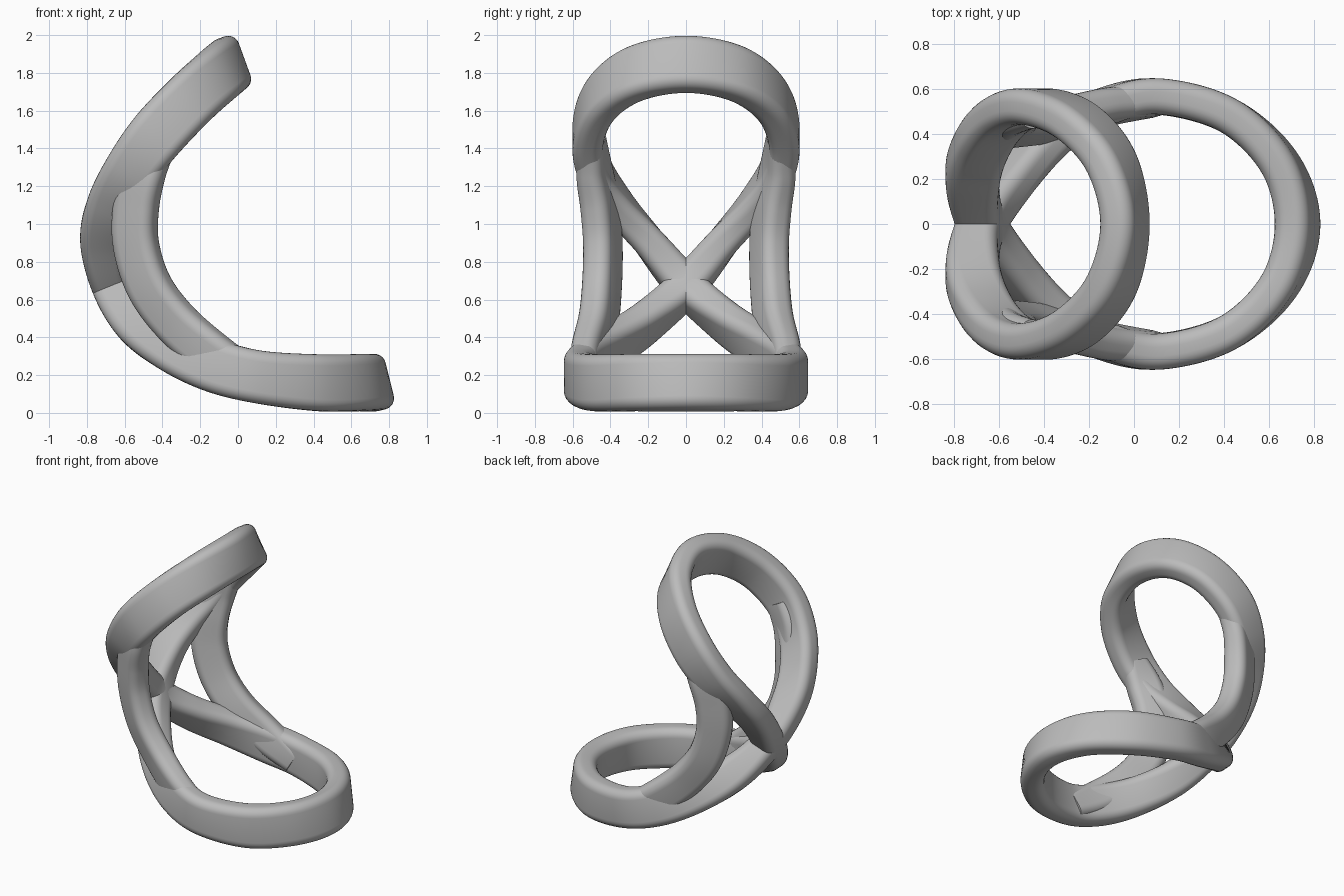
import bpy, bmesh, math
from mathutils import Vector

old = bpy.data.objects.get("Cube")
if old:
    bpy.data.objects.remove(old, do_unlink=True)

grey = bpy.data.materials.new("plain_grey")
grey.use_nodes = True
colour = (0.5, 0.5, 0.5, 1)
grey.diffuse_color = colour
grey.node_tree.nodes["Principled BSDF"].inputs["Base Color"].default_value = colour

ROUND = 0.06      # corner radius of the section
STEPS = 12        # rings between two path points


def section(half, thick):
    """Rounded rectangle: first axis across the thickness, second along the width."""
    pts = []
    for k, (sx, sy) in enumerate(((1, 1), (-1, 1), (-1, -1), (1, -1))):
        for i in range(7):
            a = math.radians(90 * k + 15 * i)
            pts.append((sx * (thick - ROUND) + ROUND * math.cos(a),
                        sy * (half - ROUND) + ROUND * math.sin(a)))
    return pts


def spline(keys, closed):
    """Catmull-Rom through tuples of any length."""
    n = len(keys)
    get = (lambda i: keys[i % n]) if closed else (lambda i: keys[max(0, min(n - 1, i))])
    out = []
    for i in range(n if closed else n - 1):
        p = [get(i + j) for j in (-1, 0, 1, 2)]
        for s in range(STEPS):
            t = s / STEPS
            out.append([b + 0.5 * t * (c - a + t * (2 * a - 5 * b + 4 * c - d
                        + t * (3 * (b - c) + d - a))) for a, b, c, d in zip(*p)])
    if not closed:
        out.append(list(keys[-1]))
    return out


def sweep(name, keys, closed):
    """Keys hold x, y, z, width angle in the xz plane, sideways lean,
    half width, half thickness."""
    path = spline(keys, closed)
    n = len(path)
    bm = bmesh.new()
    rings = []
    for i, (x, y, z, angle, lean, half, thick) in enumerate(path):
        nxt = path[(i + 1) % n] if closed else path[min(i + 1, n - 1)]
        prv = path[i - 1] if closed else path[max(i - 1, 0)]
        tan = (Vector(nxt[:3]) - Vector(prv[:3])).normalized()
        a = math.radians(angle)
        wide = Vector((math.cos(a), lean, math.sin(a)))
        wide = (wide - tan * wide.dot(tan)).normalized()
        side = tan.cross(wide)
        mid = Vector((x, y, z))
        rings.append([bm.verts.new(mid + side * u + wide * v)
                      for u, v in section(half, thick)])
    for i in range(n if closed else n - 1):
        a, b = rings[i], rings[(i + 1) % n]
        for j in range(len(a)):
            k = (j + 1) % len(a)
            bm.faces.new((a[j], a[k], b[k], b[j]))
    if not closed:
        bm.faces.new(rings[0])
        bm.faces.new(rings[-1])
    bmesh.ops.recalc_face_normals(bm, faces=bm.faces)
    mesh = bpy.data.meshes.new(name)
    bm.to_mesh(mesh)
    bm.free()
    mesh.materials.append(grey)
    obj = bpy.data.objects.new(name, mesh)
    bpy.context.collection.objects.link(obj)
    bpy.ops.object.select_all(action="DESELECT")
    obj.select_set(True)
    bpy.context.view_layer.objects.active = obj
    bpy.ops.object.shade_smooth_by_angle(angle=math.radians(40))


def mirrored(keys):
    return [(x, -y, z, a, -lean, h, t) for x, y, z, a, lean, h, t in keys]


# Figure-eight band: half from the top tip through the crossing to the bottom tip
half_loop = [
    (-0.04, 0, 1.845, -70, 0, 0.15, 0.08),
    (-0.1, 0.27, 1.795, -63, 0, 0.15, 0.08),
    (-0.25, 0.45, 1.66, -52, 0, 0.15, 0.08),
    (-0.43, 0.52, 1.47, -45, 0, 0.15, 0.08),
    (-0.57, 0.48, 1.28, -36, 0, 0.14, 0.08),
    (-0.67, 0.36, 1.1, -20, 0, 0.13, 0.08),
    (-0.715, 0.2, 0.91, 0, 0, 0.12, 0.085),
    (-0.675, 0, 0.67, 22, 0, 0.1, 0.095),
    (-0.54, -0.21, 0.48, 40, 0, 0.12, 0.085),
    (-0.35, -0.4, 0.345, 60, 0, 0.13, 0.08),
    (-0.13, -0.52, 0.25, 75, 0, 0.14, 0.08),
    (0.11, -0.565, 0.19, 84, 0, 0.14, 0.08),
    (0.42, -0.48, 0.16, 90, 0, 0.15, 0.08),
    (0.645, -0.27, 0.16, 98, 0, 0.15, 0.08),
    (0.725, 0, 0.16, 104, 0, 0.15, 0.08),
]
sweep("figure_eight_band", half_loop + mirrored(half_loop[1:-1])[::-1], True)

# Side struts joining the upper and lower loops
strut = [
    (-0.42, 0.5, 1.44, -45, 0.15, 0.1, 0.07),
    (-0.5, 0.485, 1.28, -35, 0.35, 0.12, 0.075),
    (-0.54, 0.455, 1.09, -15, 0.47, 0.12, 0.08),
    (-0.54, 0.44, 0.89, 5, 0.5, 0.12, 0.08),
    (-0.47, 0.445, 0.67, 28, 0.5, 0.12, 0.08),
    (-0.33, 0.465, 0.48, 45, 0.45, 0.12, 0.08),
    (-0.13, 0.515, 0.305, 60, 0.3, 0.12, 0.075),
    (0.09, 0.545, 0.17, 78, 0.1, 0.1, 0.07),
]
sweep("back_strut", strut, False)
sweep("front_strut", mirrored(strut), False)
